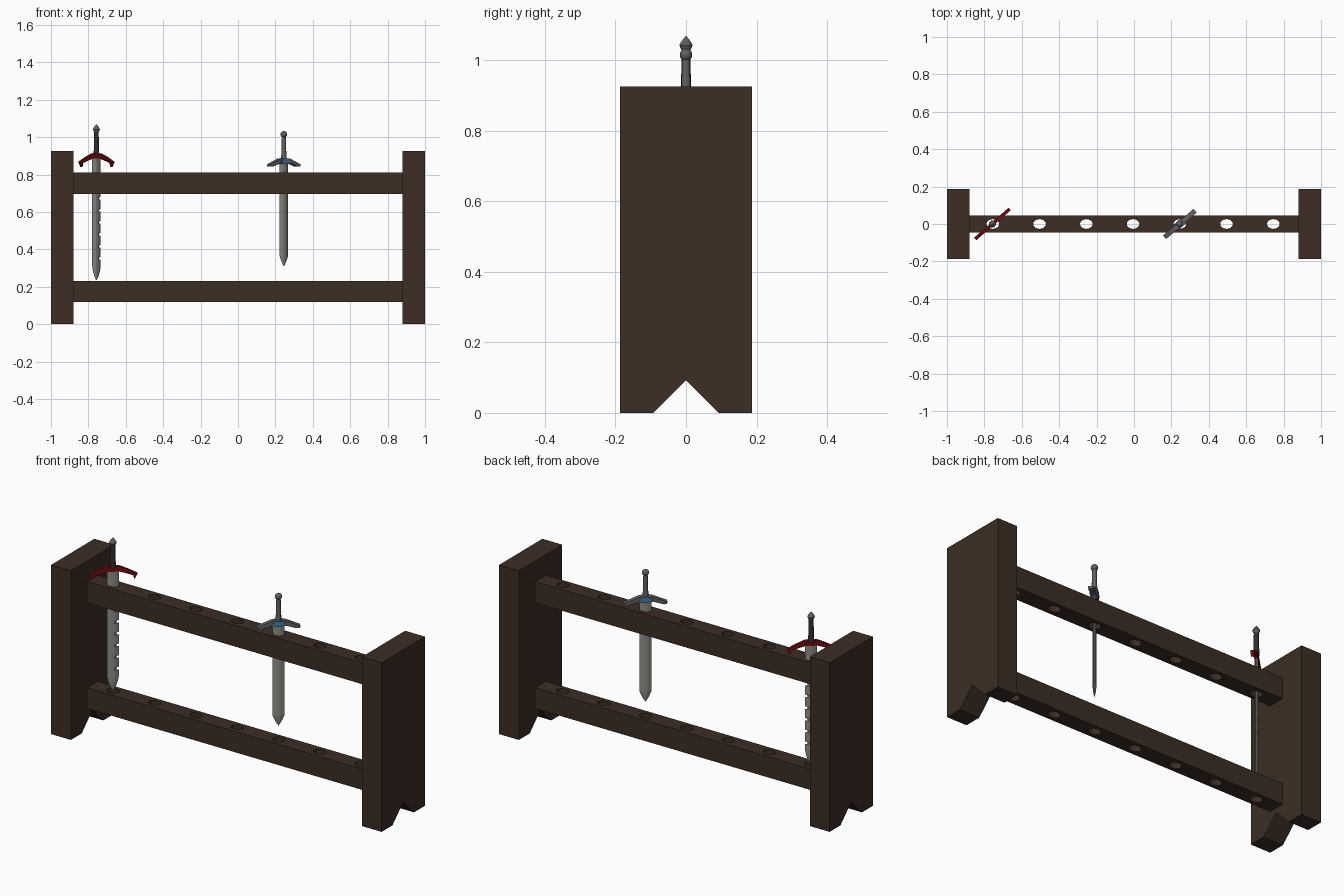
import bpy, bmesh, math
from mathutils import Matrix, Vector

if "Cube" in bpy.data.objects:
    bpy.data.objects.remove(bpy.data.objects["Cube"], do_unlink=True)


def material(name, rgb):
    m = bpy.data.materials.new(name)
    m.use_nodes = True
    m.diffuse_color = (*rgb, 1)
    m.node_tree.nodes["Principled BSDF"].inputs["Base Color"].default_value = (*rgb, 1)
    return m


WOOD = material("dark wood", (0.045, 0.027, 0.018))
BLADE = material("blade steel", (0.26, 0.26, 0.24))
STEEL = material("dark steel", (0.12, 0.12, 0.12))
RED = material("red enamel", (0.16, 0.004, 0.004))
BLUE = material("blue gem", (0.07, 0.2, 0.36))
LEATHER = material("dark leather", (0.035, 0.026, 0.023))


def finish(name, bm, mat, place=Matrix(), smooth=False):
    bmesh.ops.recalc_face_normals(bm, faces=bm.faces)
    mesh = bpy.data.meshes.new(name)
    bm.to_mesh(mesh)
    bm.free()
    ob = bpy.data.objects.new(name, mesh)
    bpy.context.collection.objects.link(ob)
    ob.matrix_world = place
    if mat:
        mesh.materials.append(mat)
    if smooth:
        bpy.ops.object.select_all(action="DESELECT")
        ob.select_set(True)
        bpy.context.view_layer.objects.active = ob
        bpy.ops.object.shade_smooth_by_angle(angle=math.radians(40))
    return ob


def prism(name, outline, start, step, mat, place=Matrix()):
    """Extrude a closed outline of 3D points from start along step."""
    bm = bmesh.new()
    face = bm.faces.new([bm.verts.new(Vector(p) + Vector(start)) for p in outline])
    side = bmesh.ops.extrude_face_region(bm, geom=[face])["geom"]
    bmesh.ops.translate(bm, vec=step, verts=[v for v in side if isinstance(v, bmesh.types.BMVert)])
    return finish(name, bm, mat, place)


def loft(name, rings, mat, place, smooth=False):
    """Skin a stack of rings with equal point counts and cap both ends."""
    bm = bmesh.new()
    rows = [[bm.verts.new(p) for p in ring] for ring in rings]
    n = len(rows[0])
    for a, b in zip(rows, rows[1:]):
        for i in range(n):
            bm.faces.new((a[i], a[(i + 1) % n], b[(i + 1) % n], b[i]))
    bm.faces.new(rows[0])
    bm.faces.new(rows[-1])
    return finish(name, bm, mat, place, smooth)


def turned(name, profile, mat, place, sides=12):
    """Round part from (radius, height) pairs."""
    rings = [[(r * math.cos(math.tau * i / sides), r * math.sin(math.tau * i / sides), z)
              for i in range(sides)] for r, z in profile]
    return loft(name, rings, mat, place, True)


def blade(name, rows, place, thick=0.008):
    """Flat-ground blade from (height, left width, right width, thickness share)."""
    rings = []
    for z, l, r, k in rows:
        t = thick * k
        rings.append([(-l, 0, z), (-l * 0.3, -t, z), (r * 0.3, -t, z),
                      (r, 0, z), (r * 0.3, t, z), (-l * 0.3, t, z)])
    return loft(name, rings, BLADE, place)


def guard(name, half, thick, mat, place):
    """Crossguard mirrored from the outline of its +x half."""
    outline = half + [(-x, z) for x, z in reversed(half) if x > 0]
    return prism(name, [(x, 0, z) for x, z in outline], (0, -thick / 2, 0), (0, thick, 0), mat, place)


# End posts with a notch between the feet
for side, label in ((-1, "right"), (1, "left")):
    shape = [(-0.187, 0), (-0.093, 0), (0, 0.093), (0.093, 0), (0.187, 0), (0.187, 0.925), (-0.187, 0.925)]
    prism(label + "_post", [(0, y, z) for y, z in shape], (0.94 * side - 0.06, 0, 0), (0.12, 0, 0), WOOD)

# Rails with seven oval sword holes bored through
bm = bmesh.new()
for i in range(7):
    spot = Matrix.Translation((-0.755 + 0.25 * i, 0, 0.5)) @ Matrix.Diagonal((0.034, 0.026, 1, 1))
    bmesh.ops.create_cone(bm, cap_ends=True, segments=16, radius1=1, radius2=1, depth=2, matrix=spot)
cutter = finish("hole_cutter", bm, None)
for label, low, high in (("lower_rail", 0.118, 0.232), ("upper_rail", 0.696, 0.812)):
    rail = prism(label, [(0, -0.046, low), (0, 0.046, low), (0, 0.046, high), (0, -0.046, high)],
                 (-0.89, 0, 0), (1.78, 0, 0), WOOD)
    cut = rail.modifiers.new("holes", "BOOLEAN")
    cut.operation = "DIFFERENCE"
    cut.solver = "EXACT"
    cut.object = cutter
    bpy.context.view_layer.update()
    bored = bpy.data.meshes.new_from_object(rail.evaluated_get(bpy.context.evaluated_depsgraph_get()))
    rail.modifiers.clear()
    rail.data = bored
    bored.materials.clear()
    bored.materials.append(WOOD)
bpy.data.objects.remove(cutter, do_unlink=True)


def sword_place(x):
    return Matrix.Translation((x, 0, 0)) @ Matrix.Rotation(math.radians(41), 4, "Z")


# Red sword: notched blade, arched hooked guard, pointed pommel
at = sword_place(-0.757)
w = 0.03
rows = [(0.235, 0.002, 0.002, 0.2), (0.255, 0.014, 0.014, 0.6), (0.28, 0.024, 0.024, 0.9), (0.31, w, w, 1)]
for i in range(6):
    z = 0.345 + 0.064 * i
    rows += [(z, w, w, 1), (z + 0.002, w, 0.017, 1), (z + 0.009, w, 0.017, 1), (z + 0.016, w, w, 1)]
rows.append((0.895, w, w, 1))
blade("notched_blade", rows, at)
guard("red_guard", [(0, 0.915), (0.03, 0.913), (0.075, 0.893), (0.122, 0.868), (0.106, 0.84),
                    (0.1, 0.862), (0.06, 0.876), (0.03, 0.885), (0, 0.885)], 0.018, RED, at)
turned("red_sword_grip", [(0.015, 0.905), (0.014, 0.95), (0.012, 1.03)], LEATHER, at)
turned("pointed_pommel", [(0.009, 1.022), (0.014, 1.03), (0.019, 1.042), (0.016, 1.049),
                          (0.008, 1.06), (0.001, 1.068)], STEEL, at)

# Blue sword: straight blade, drooping guard with a gem on both faces, round pommel
at = sword_place(0.245)
blade("straight_blade", [(0.31, 0.002, 0.002, 0.2), (0.335, 0.017, 0.017, 0.7),
                         (0.365, w, w, 1), (0.87, w, w, 1)], at)
guard("steel_guard", [(0, 0.888), (0.035, 0.885), (0.075, 0.868), (0.108, 0.854), (0.106, 0.842),
                      (0.088, 0.842), (0.04, 0.858), (0, 0.856)], 0.026, STEEL, at)
gem = [(0.034 * math.cos(math.tau * i / 6), 0, 0.871 + 0.018 * math.sin(math.tau * i / 6)) for i in range(6)]
prism("gem", gem, (0, -0.019, 0), (0, 0.038, 0), BLUE, at)
turned("blue_sword_grip", [(0.015, 0.88), (0.013, 0.93), (0.011, 1.005)], STEEL, at)
ball = [(0.0175 * math.sin(a) + 0.0005, 1.015 - 0.0175 * math.cos(a))
        for a in (math.pi * i / 8 for i in range(9))]
turned("round_pommel", ball, STEEL, at)
